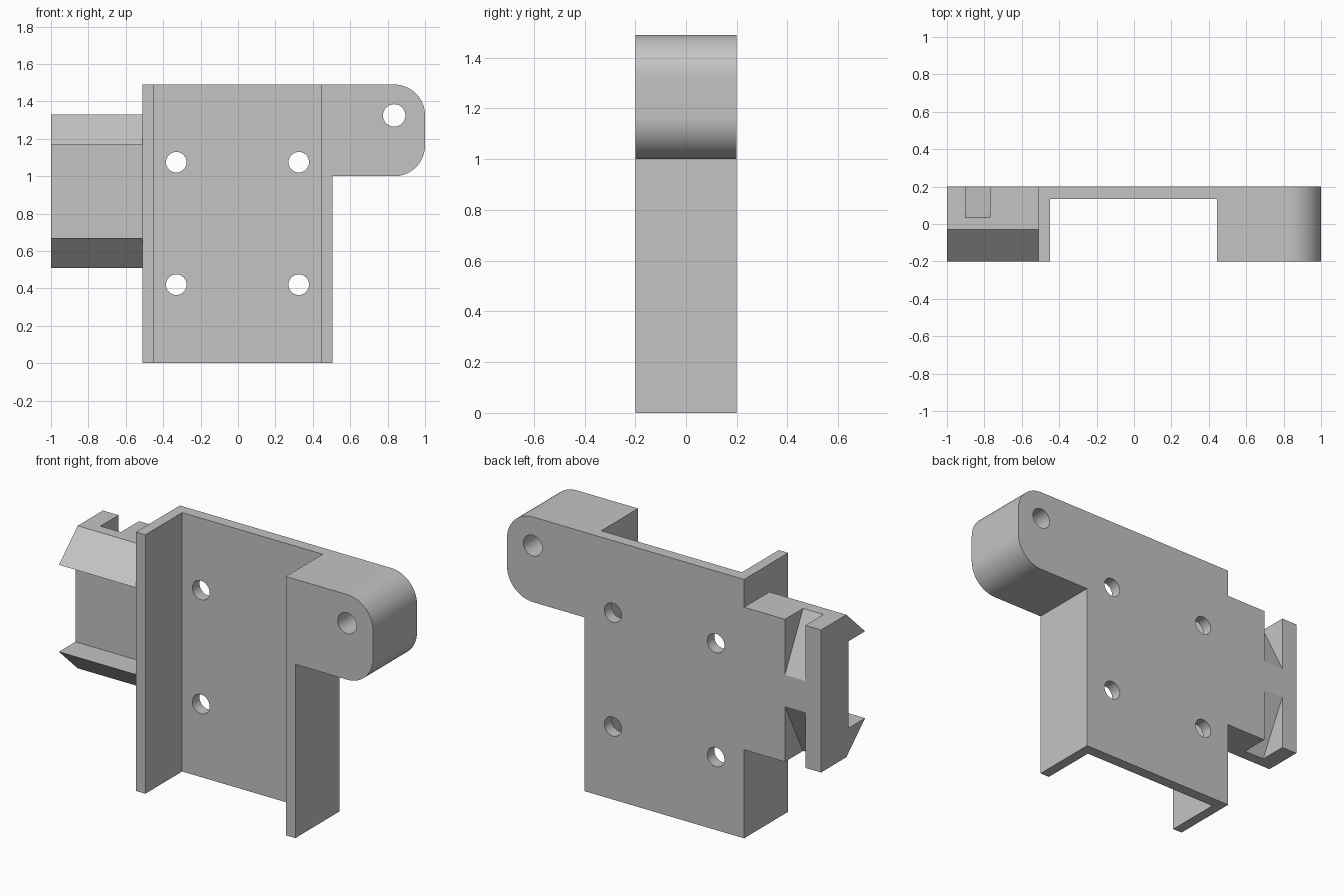
import bpy, bmesh, math
from mathutils import Vector

cube = bpy.data.objects.get("Cube")
if cube:
    bpy.data.objects.remove(cube, do_unlink=True)

grey = bpy.data.materials.new("plain grey")
grey.use_nodes = True
colour = (0.55, 0.55, 0.55, 1)
grey.diffuse_color = colour
grey.node_tree.nodes["Principled BSDF"].inputs["Base Color"].default_value = colour


def prism(name, profile, axis, start, end):
    """Extrude a 2D profile along one axis; profile uses the other two axes in order."""
    def place(p, d):
        v = list(p)
        v.insert(axis, d)
        return Vector(v)

    bm = bmesh.new()
    face = bm.faces.new([bm.verts.new(place(p, start)) for p in profile])
    out = bmesh.ops.extrude_face_region(bm, geom=[face])
    verts = [g for g in out["geom"] if isinstance(g, bmesh.types.BMVert)]
    shift = Vector((0, 0, 0))
    shift[axis] = end - start
    bmesh.ops.translate(bm, verts=verts, vec=shift)
    bmesh.ops.recalc_face_normals(bm, faces=bm.faces)
    mesh = bpy.data.meshes.new(name)
    bm.to_mesh(mesh)
    bm.free()
    mesh.materials.append(grey)
    ob = bpy.data.objects.new(name, mesh)
    bpy.context.collection.objects.link(ob)
    return ob


def arc(cx, cz, r, a0, a1, n):
    angles = [math.radians(a0 + (a1 - a0) * i / n) for i in range(n + 1)]
    return [(cx + r * math.cos(a), cz + r * math.sin(a)) for a in angles]


def combine(target, tool, operation):
    """Apply a boolean and discard the tool."""
    mod = target.modifiers.new(operation, 'BOOLEAN')
    mod.operation = operation
    mod.solver = 'EXACT'
    mod.object = tool
    bpy.context.view_layer.objects.active = target
    bpy.ops.object.modifier_apply(modifier=mod.name)
    bpy.data.objects.remove(tool, do_unlink=True)


FRONT, BACK, TOP = -0.2, 0.2, 1.49
LEFT, RIGHT = -0.51, 0.505

# Channel: back plate with a flange on each side
bracket = prism("bracket", [(LEFT, FRONT), (LEFT + 0.06, FRONT), (LEFT + 0.06, 0.135),
                            (RIGHT - 0.06, 0.135), (RIGHT - 0.06, FRONT), (RIGHT, FRONT),
                            (RIGHT, BACK), (LEFT, BACK)], 2, 0, TOP)

# Rounded pivot ear
r = 0.165
ear = prism("pivot_ear", [(RIGHT - 0.03, 1)] + arc(1 - r, 1 + r, r, -90, 0, 16)
            + arc(1 - r, TOP - r, r, 0, 90, 16) + [(RIGHT - 0.03, TOP)], 1, FRONT, BACK)

# Clamp rail: web with two bevelled lips, mirrored about its mid height
mid = 0.92
lip = [(BACK, 0.41), (-0.03, 0.41), (FRONT, 0.25), (-0.05, 0.25)]
rail = prism("clamp_rail", [(y, mid + h) for y, h in lip]
             + [(y, mid - h) for y, h in reversed(lip)], 0, -1, LEFT + 0.03)

# Tapered strap slots at both ends of the rail's back
for s in (1, -1):
    slot = prism("slot_cutter", [(BACK, mid + s * 0.09), (0.035, mid + s * 0.41),
                                 (0.035, mid + s * 0.5), (0.3, mid + s * 0.5),
                                 (0.3, mid - s * 0.104)], 0, -0.9, -0.77)
    combine(rail, slot, 'DIFFERENCE')

combine(bracket, ear, 'UNION')
combine(bracket, rail, 'UNION')

# Four mounting holes and the pivot hole
holes = [(x, z, 0.055) for x in (-0.33, 0.325) for z in (0.42, 1.075)]
for x, z, radius in holes + [(0.835, 1.325, 0.06)]:
    cutter = prism("hole_cutter", arc(x, z, radius, 0, 360, 32)[:-1], 1, -0.3, 0.3)
    combine(bracket, cutter, 'DIFFERENCE')

# Smooth the rounded faces only
bpy.ops.object.select_all(action='DESELECT')
bracket.select_set(True)
bpy.context.view_layer.objects.active = bracket
bpy.ops.object.shade_smooth_by_angle(angle=math.radians(25))
